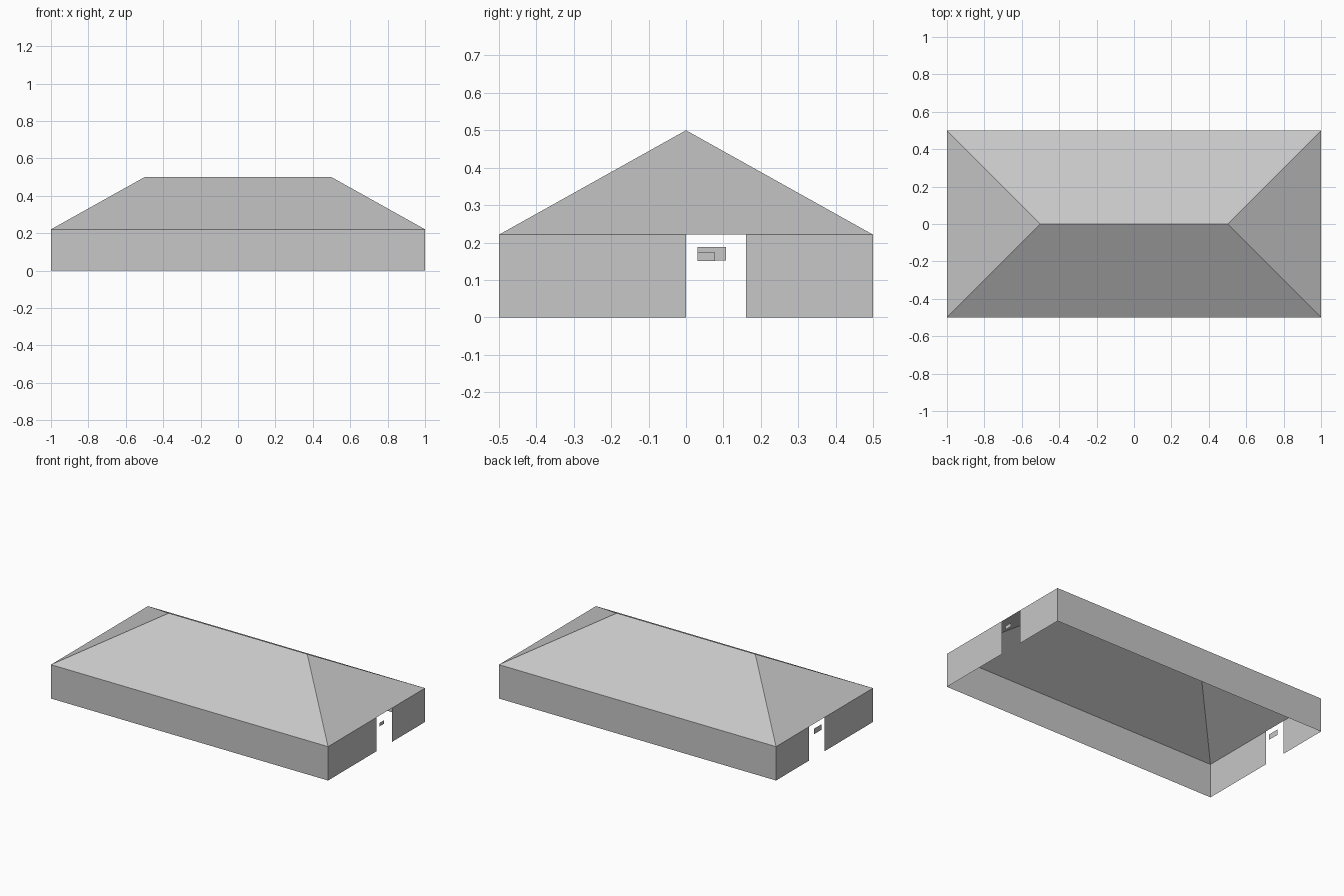
import bpy
import bmesh

cube = bpy.data.objects.get("Cube")
if cube:
    bpy.data.objects.remove(cube, do_unlink=True)

HALF_X, HALF_Y = 1.0, 0.5
EAVE, RIDGE_Z, RIDGE_X = 0.221, 0.5, 0.5
DOOR = (0.0, 0.16)

grey = bpy.data.materials.new("plain grey")
grey.use_nodes = True
colour = (0.57, 0.57, 0.57, 1.0)
grey.diffuse_color = colour
grey.node_tree.nodes["Principled BSDF"].inputs["Base Color"].default_value = colour


def make_sheet(name, polygons):
    """Build one open sheet object from polygons listed counter-clockwise from outside."""
    bm = bmesh.new()
    for polygon in polygons:
        bm.faces.new([bm.verts.new(p) for p in polygon])
    bmesh.ops.remove_doubles(bm, verts=bm.verts[:], dist=0.0001)
    mesh = bpy.data.meshes.new(name)
    bm.to_mesh(mesh)
    bm.free()
    mesh.materials.append(grey)
    obj = bpy.data.objects.new(name, mesh)
    bpy.context.collection.objects.link(obj)
    return obj


def end_panel(side, y0, y1, z0, z1):
    """Upright rectangle in the end plane, facing outward."""
    x = side * HALF_X
    points = [(x, y0, z0), (x, y1, z0), (x, y1, z1), (x, y0, z1)]
    return points if side > 0 else points[::-1]


def long_panel(side):
    """Full-length upright wall, facing outward."""
    y = side * HALF_Y
    a, b = -side * -HALF_X, -side * HALF_X
    return [(a, y, 0), (b, y, 0), (b, y, EAVE), (a, y, EAVE)]


# Long side walls
make_sheet("front_wall", [long_panel(-1)])
make_sheet("back_wall", [long_panel(1)])

# End walls, each with a full-height doorway
for side, label in ((1, "left"), (-1, "right")):
    make_sheet(label + "_end_wall", [
        end_panel(side, -HALF_Y, DOOR[0], 0, EAVE),
        end_panel(side, DOOR[1], HALF_Y, 0, EAVE),
    ])

# Hipped roof
slopes = []
for s in (1, -1):
    # Turning by half a circle gives the opposite slopes
    slopes.append([(-s * HALF_X, -s * HALF_Y, EAVE), (s * HALF_X, -s * HALF_Y, EAVE),
                   (s * RIDGE_X, 0, RIDGE_Z), (-s * RIDGE_X, 0, RIDGE_Z)])
    slopes.append([(s * HALF_X, -s * HALF_Y, EAVE), (s * HALF_X, s * HALF_Y, EAVE),
                   (s * RIDGE_X, 0, RIDGE_Z)])
make_sheet("hip_roof", slopes)

# Small signs hanging in the doorways
make_sheet("left_door_sign", [end_panel(1, 0.031, 0.077, 0.15, 0.173)])
make_sheet("right_door_sign", [end_panel(-1, 0.031, 0.107, 0.152, 0.188)])
